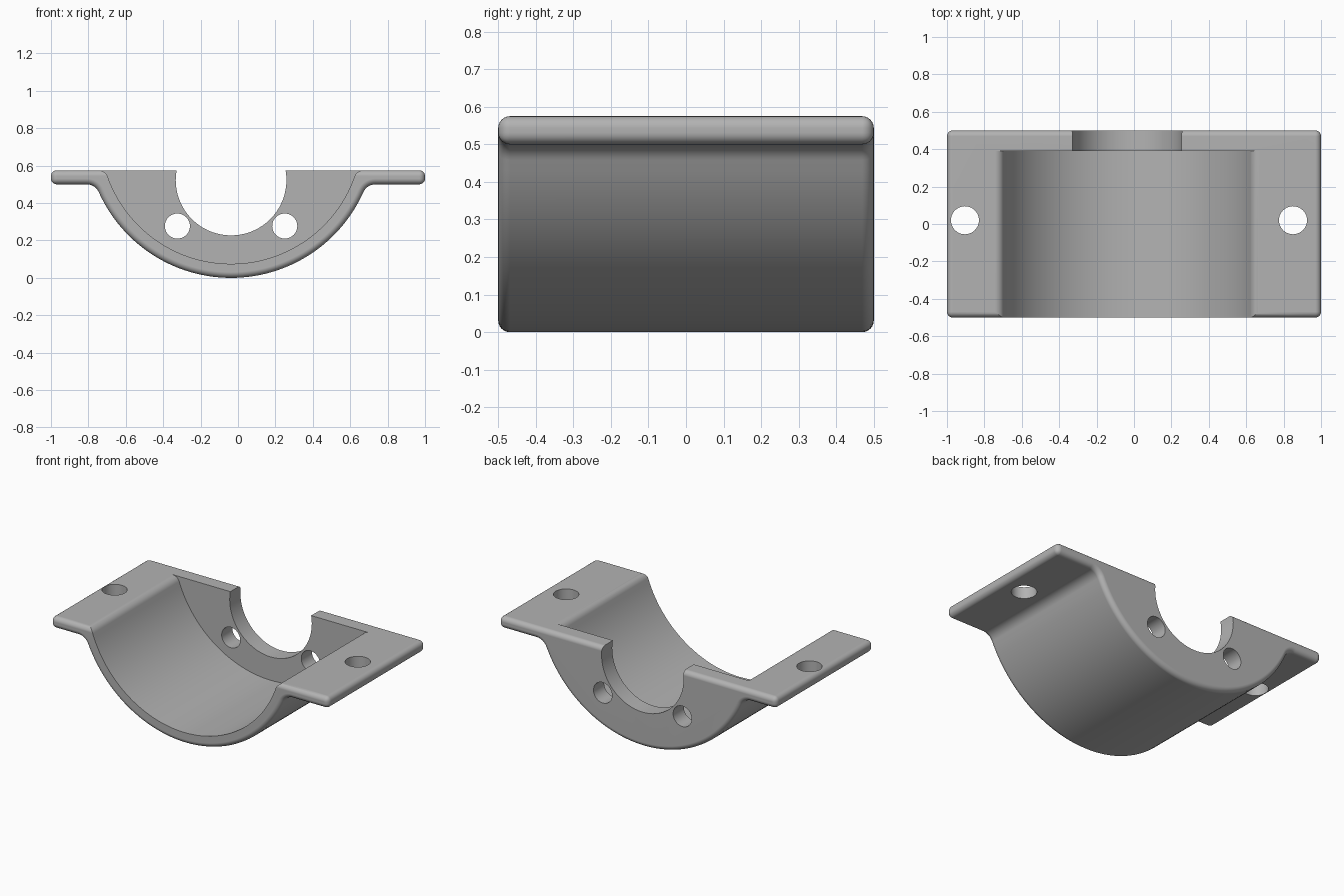
import bpy, bmesh
from math import sin, cos, pi, radians, atan2, sqrt

if "Cube" in bpy.data.objects:
    bpy.data.objects.remove(bpy.data.objects["Cube"], do_unlink=True)

CX, CZ = -0.037, 0.775              # axis of the half-shell
R_OUT, R_IN = 0.775, 0.70
TOP, UNDER = 0.575, 0.50            # flange faces

grey = bpy.data.materials.new("plain_grey")
grey.use_nodes = True
colour = (0.45, 0.45, 0.45, 1)
grey.diffuse_color = colour
grey.node_tree.nodes["Principled BSDF"].inputs["Base Color"].default_value = colour


def arc(cx, cz, r, a0, a1, n):
    return [(cx + r * cos(a0 + (a1 - a0) * i / n),
             cz + r * sin(a0 + (a1 - a0) * i / n)) for i in range(n + 1)]


def extrude_xz(name, pts, y0, y1):
    """Prism with its outline in the x-z plane."""
    bm = bmesh.new()
    face = bm.faces.new([bm.verts.new((x, y0, z)) for x, z in pts])
    out = bmesh.ops.extrude_face_region(bm, geom=[face])
    verts = [v for v in out["geom"] if isinstance(v, bmesh.types.BMVert)]
    bmesh.ops.translate(bm, vec=(0, y1 - y0, 0), verts=verts)
    bmesh.ops.recalc_face_normals(bm, faces=bm.faces)
    me = bpy.data.meshes.new(name)
    bm.to_mesh(me)
    bm.free()
    ob = bpy.data.objects.new(name, me)
    bpy.context.collection.objects.link(ob)
    me.materials.append(grey)
    return ob


def blended_trough(r, flat_z, f, side):
    """Right-hand half, from the bottom up: main arc, then blend into a flat."""
    # side = -1: blend lies below the flat
    cz = flat_z - f
    dz = cz - CZ
    dx = sqrt((r + f) ** 2 - dz ** 2)
    a = atan2(dz, dx)
    main = arc(0, CZ, r, -pi / 2, a, 28)
    blend = arc(dx, cz, f, a + pi, pi / 2, 8)
    return main + blend[1:]


def both_sides(half):
    left = [(CX - x, z) for x, z in reversed(half[1:])]
    return left + [(CX + x, z) for x, z in half]


# Solid body: outer trough blended into the two flanges, edges rounded
under = both_sides(blended_trough(R_OUT, UNDER, 0.07, -1))
body = extrude_xz("bearing_half_shell",
                  [(-1, TOP), (-1, UNDER)] + under + [(1, UNDER), (1, TOP)],
                  -0.5, 0.5)
bevel = body.modifiers.new("rounded_edges", "BEVEL")
bevel.width = 0.031
bevel.segments = 6
bevel.limit_method = "ANGLE"
bevel.angle_limit = radians(40)

# Channel cutter, leaving the wall at the back
inner = both_sides(blended_trough(R_IN, TOP, 0.05, -1))
inner = [(inner[0][0], 1)] + inner + [(inner[-1][0], 1)]
cutters = [extrude_xz("channel_cutter", inner, -0.8, 0.39)]

# Round opening and two bolt holes through the back wall
cutters.append(extrude_xz("shaft_cutter", arc(CX, 0.523, 0.296, 0, 2 * pi, 72)[:-1], 0.2, 0.8))
for s in (-1, 1):
    cutters.append(extrude_xz("wall_hole_cutter",
                              arc(CX + s * 0.287, 0.277, 0.067, 0, 2 * pi, 40)[:-1], 0.3, 0.8))

# Vertical bolt holes through the flanges
for x in (-0.904, 0.85):
    bpy.ops.mesh.primitive_cylinder_add(vertices=40, radius=0.075, depth=0.4,
                                        location=(x, 0.02, 0.54))
    bpy.context.object.name = "flange_hole_cutter"
    bpy.context.object.data.materials.append(grey)
    cutters.append(bpy.context.object)

for c in cutters:
    c.hide_render = True
    cut = body.modifiers.new(c.name, "BOOLEAN")
    cut.operation = "DIFFERENCE"
    cut.solver = "EXACT"
    cut.object = c

bpy.ops.object.select_all(action="DESELECT")
body.select_set(True)
bpy.context.view_layer.objects.active = body
for name in [m.name for m in body.modifiers]:
    bpy.ops.object.modifier_apply(modifier=name)
for c in cutters:
    bpy.data.objects.remove(c, do_unlink=True)

# Smooth curved faces, crisp cut edges
bpy.ops.object.shade_smooth_by_angle(angle=radians(30))
weighted = body.modifiers.new("even_shading", "WEIGHTED_NORMAL")
weighted.keep_sharp = True
